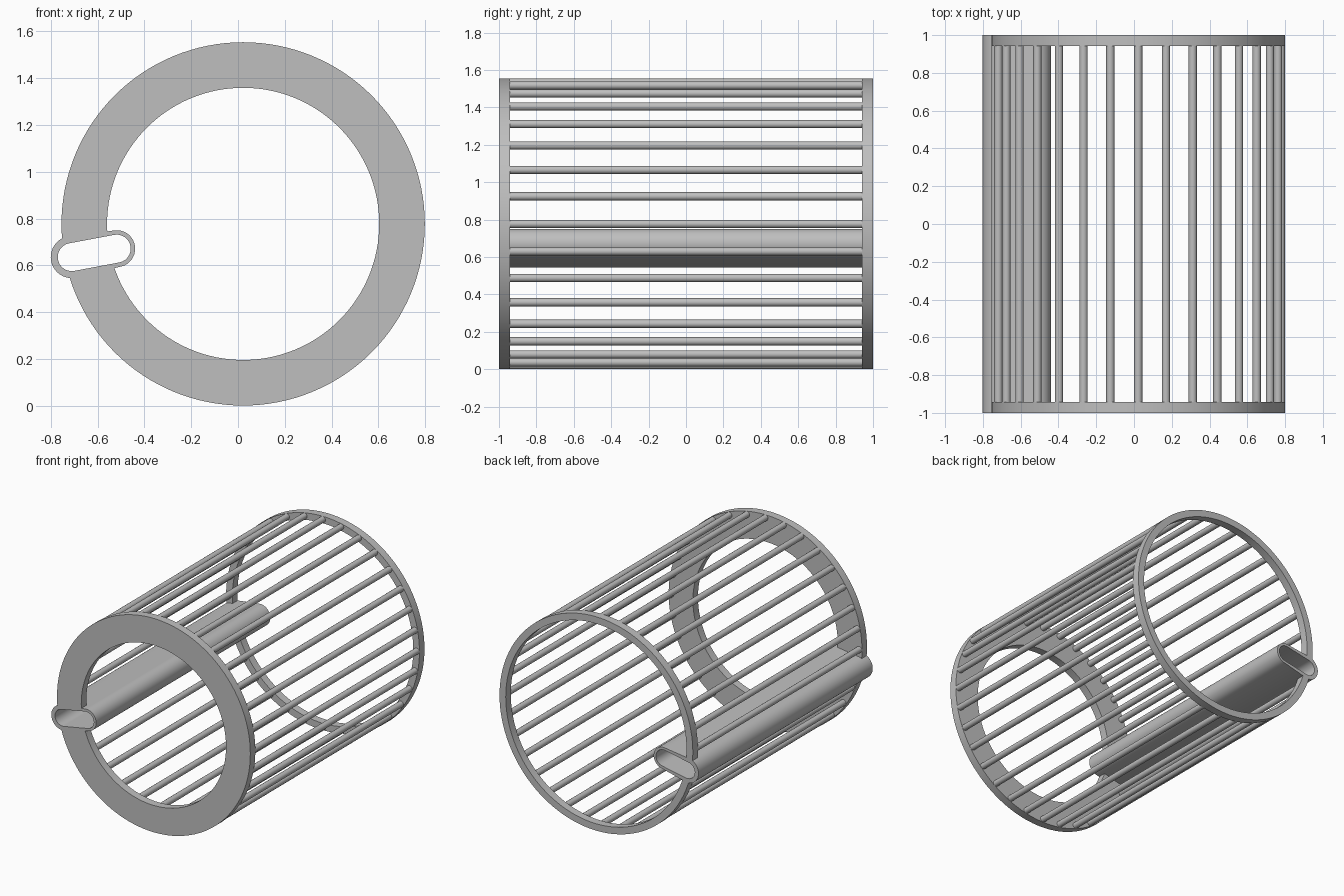
import bpy, bmesh, math
from math import pi, sin, cos
from mathutils import Vector

if "Cube" in bpy.data.objects:
    bpy.data.objects.remove(bpy.data.objects["Cube"])

CX, CZ, R = 0.022, 0.777, 0.777      # cage axis and outer radius
BAND = 0.058                         # end ring depth
RODS, ROD_R = 32, 0.022
SLOT_OUT, SLOT_IN = Vector((-0.711, 0.635)), Vector((-0.519, 0.671))

grey = bpy.data.materials.new("mid_grey")
grey.use_nodes = True
colour = (0.52, 0.52, 0.52, 1)
grey.diffuse_color = colour
grey.node_tree.nodes["Principled BSDF"].inputs["Base Color"].default_value = colour


def circle(radius, n=128):
    return [(CX + radius * cos(2 * pi * i / n), CZ + radius * sin(2 * pi * i / n))
            for i in range(n)]


def slot(r_out, r_in, n=20):
    """Rounded, slightly tapered outline around the two slot centres."""
    axis = SLOT_IN - SLOT_OUT
    heading = math.atan2(axis.y, axis.x)
    lean = math.acos((r_in - r_out) / axis.length)
    pts = []
    for centre, r, a0, a1 in ((SLOT_IN, r_in, -lean, lean),
                              (SLOT_OUT, r_out, lean, 2 * pi - lean)):
        for i in range(n + 1):
            a = heading + a0 + (a1 - a0) * i / n
            pts.append((centre.x + r * cos(a), centre.y + r * sin(a)))
    return pts


def extrude(name, y0, y1, outer, inner=None):
    """Prism along y; an inner outline of equal length makes it hollow."""
    bm = bmesh.new()
    n = len(outer)
    loops = [[bm.verts.new((x, y, z)) for x, z in outline]
             for outline in ((outer, inner) if inner else (outer,))
             for y in (y0, y1)]
    pairs = [(0, 1), (2, 3), (0, 2), (1, 3)] if inner else [(0, 1)]
    for a, b in pairs:
        for i in range(n):
            j = (i + 1) % n
            bm.faces.new((loops[a][i], loops[a][j], loops[b][j], loops[b][i]))
    if not inner:
        bm.faces.new(loops[0])
        bm.faces.new(loops[1])
    bmesh.ops.recalc_face_normals(bm, faces=bm.faces)
    mesh = bpy.data.meshes.new(name)
    bm.to_mesh(mesh)
    bm.free()
    mesh.materials.append(grey)
    obj = bpy.data.objects.new(name, mesh)
    bpy.context.collection.objects.link(obj)
    return obj


def activate(obj):
    bpy.ops.object.select_all(action='DESELECT')
    obj.select_set(True)
    bpy.context.view_layer.objects.active = obj


def smooth(obj):
    activate(obj)
    bpy.ops.object.shade_smooth_by_angle(angle=math.radians(35))


# End rings: wide at the front, narrow at the back
front_ring = extrude("front_ring", -1, -1 + BAND, circle(R), circle(0.582))
back_ring = extrude("back_ring", 1 - BAND, 1, circle(R), circle(R - 0.05))

# Notch both rings where the slotted tube passes through
tube_outline = slot(0.09, 0.079)
cutter = extrude("slot_cutter", -1.2, 1.2, tube_outline)
cutter.hide_render = True
for ring in (front_ring, back_ring):
    cut = ring.modifiers.new("slot", 'BOOLEAN')
    cut.operation, cut.solver, cut.object = 'DIFFERENCE', 'EXACT', cutter
    activate(ring)
    bpy.ops.object.modifier_apply(modifier=cut.name)
    smooth(ring)
bpy.data.objects.remove(cutter)

# Slotted tube along the side
smooth(extrude("slot_tube", -1, 1, tube_outline, slot(0.06, 0.06)))

# Cage rods, leaving out the one the tube replaces
tube_index = 17
length = 2 - BAND
for k in range(RODS):
    if k == tube_index:
        continue
    a = 2 * pi * k / RODS
    rr = R - ROD_R
    bpy.ops.mesh.primitive_cylinder_add(
        vertices=16, radius=ROD_R, depth=length, rotation=(pi / 2, 0, 0),
        location=(CX + rr * cos(a), 0, CZ + rr * sin(a)))
    rod = bpy.context.object
    rod.name = f"cage_rod_{k + 1}"
    rod.data.materials.append(grey)
    smooth(rod)
